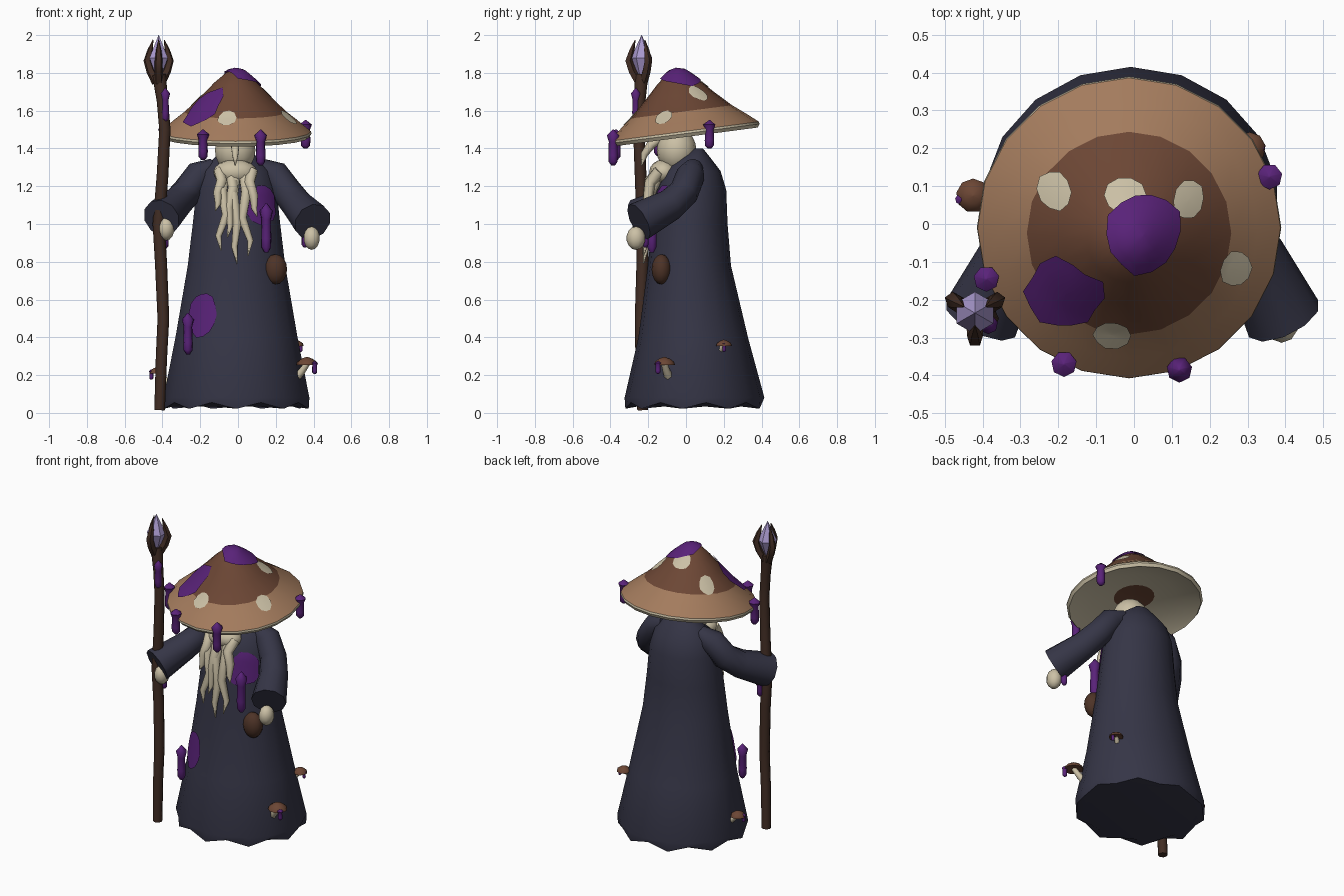
import bpy, bmesh, math, random
from mathutils import Vector, Matrix

random.seed(4)
if bpy.data.objects.get("Cube"):
    bpy.data.objects.remove(bpy.data.objects["Cube"])


def material(name, r, g, b):
    m = bpy.data.materials.new(name)
    m.use_nodes = True
    m.diffuse_color = (r, g, b, 1)
    m.node_tree.nodes["Principled BSDF"].inputs["Base Color"].default_value = (r, g, b, 1)
    return m


ROBE = material("dark_cloth", .036, .036, .062)
TAN = material("cap_tan", .37, .2, .11)
BROWN = material("cap_brown", .15, .062, .035)
CREAM = material("cream", .6, .53, .38)
PURPLE = material("purple_slime", .1, .016, .19)
WOOD = material("staff_wood", .055, .027, .018)
LEATHER = material("pouch_leather", .075, .033, .02)
CRYSTAL = material("lilac_crystal", .4, .32, .62)


def finish(name, bm, mats, angle=40):
    bmesh.ops.remove_doubles(bm, verts=bm.verts, dist=1e-5)
    bmesh.ops.recalc_face_normals(bm, faces=bm.faces)
    me = bpy.data.meshes.new(name)
    bm.to_mesh(me)
    bm.free()
    for m in mats:
        me.materials.append(m)
    for p in me.polygons:
        p.use_smooth = True
    me.set_sharp_from_angle(angle=math.radians(angle))
    ob = bpy.data.objects.new(name, me)
    bpy.context.collection.objects.link(ob)


def loft(name, rings, mats, slots=None, caps=(False, False), angle=40):
    """Skin closed rings of equal length; slots gives a material per band."""
    bm = bmesh.new()
    rows = [[bm.verts.new(p) for p in ring] for ring in rings]
    n = len(rows[0])
    for k, (a, b) in enumerate(zip(rows, rows[1:])):
        for i in range(n):
            j = (i + 1) % n
            f = bm.faces.new((a[i], a[j], b[j], b[i]))
            f.material_index = slots[k] if slots else 0
    for row, cap in zip((rows[0], rows[-1]), caps):
        if cap:
            bm.faces.new(row)
    finish(name, bm, mats, angle)


def tube(name, path, radii, mat, sides=6, angle=62):
    pts = [Vector(p) for p in path]
    rings = []
    for i, p in enumerate(pts):
        t = (pts[min(i + 1, len(pts) - 1)] - pts[max(i - 1, 0)]).normalized()
        u = t.cross(Vector((1, 0, 0))).normalized()
        v = t.cross(u)
        rings.append([p + radii[i] * (math.cos(a) * u + math.sin(a) * v)
                      for a in (math.tau * k / sides for k in range(sides))])
    loft(name, rings, [mat], caps=(True, True), angle=angle)


def ellipsoid(name, loc, size, mat, u=12, v=8):
    bm = bmesh.new()
    bmesh.ops.create_uvsphere(bm, u_segments=u, v_segments=v, radius=1)
    bm.transform(Matrix.Translation(loc) @ Matrix.Diagonal((*size, 1)))
    finish(name, bm, [mat], 70)


def drip(name, x, y, top, length, r=.03):
    steps = ((0, .1), (.16, 1), (.34, .7), (.72, .76), (.9, .72), (1, .3))
    tube(name, [(x, y, top - length * t) for t, _ in steps], [r * s for _, s in steps], PURPLE, 7)


def patch(name, surface, w, h, mat, jitter=.12, n=14):
    """Thin irregular plate draped over surface(u, v)."""
    edge = [1 + random.uniform(-jitter, jitter) for _ in range(n)]
    rings = [[surface(w * s * e * math.cos(math.tau * i / n), h * s * e * math.sin(math.tau * i / n))
              for i, e in enumerate(edge)] for s in (.001, .25, .5, .75, 1)]
    loft(name, rings, [mat], caps=(True, False))


def interp(table, t):
    for a, b in zip(table, table[1:]):
        if t <= b[0]:
            f = max(0, (t - a[0]) / (b[0] - a[0]))
            return [p + (q - p) * f for p, q in zip(a, b)]
    return table[-1]


# Robe: elliptical rings of (z, half width, half depth, centre y), ragged hem, closed base
ROBE_RINGS = [(.08, .392, .37, .045), (.4, .328, .29, .038), (.78, .262, .22, .018),
              (1.0, .235, .2, .02), (1.18, .215, .185, .028), (1.28, .185, .15, .033),
              (1.35, .12, .085, .045), (1.4, .05, .025, .065)]


def robe_point(a, z, off=0):
    _, rx, ry, cy = interp(ROBE_RINGS, z)
    return Vector((-.008 + (rx + off) * math.sin(a), cy - (ry + off) * math.cos(a), z))


angles = [math.tau * i / 18 for i in range(18)]
base, hem = [], []
for i, a in enumerate(angles):
    notch = i % 2
    hem.append(robe_point(a, .08, -.012 if notch else -.004))
    hem[-1].z = .055 if notch else .022
    base.append(robe_point(a, .08, -.05))
    base[-1].z = .034
loft("robe", [base, hem] + [[robe_point(a, r[0]) for a in angles] for r in ROBE_RINGS],
     [ROBE], caps=(True, True))

# Slime stains and runs on the robe
for label, a0, z0, w, h in (("lower", -.62, .52, .3, .125), ("chest", .66, 1.1, .45, .1)):
    patch(label + "_robe_stain",
          lambda u, v, a0=a0, z0=z0: robe_point(a0 + u, z0 + v, .007), w, h, PURPLE)
drip("lower_robe_drip", -.265, -.2, .53, .22, .033)
drip("chest_drip", .15, -.18, 1.11, .26, .036)

# Sleeves and hands
for side, s, dz in (("left", 1, 0), ("right", -1, .02)):
    path = [(.12, .04, 1.3), (.2, .025, 1.262), (.265, -.01, 1.17),
            (.32, -.085, 1.1 + dz / 2), (.4, -.25, 1.012 + dz)]
    tube(side + "_sleeve", [(s * x - .005, y, z) for x, y, z in path],
         [.05, .076, .08, .085, .104], ROBE, 10)
ellipsoid("left_hand", (.39, -.265, .925), (.045, .05, .062), CREAM, 10, 7)
ellipsoid("right_hand", (-.38, -.235, .975), (.045, .05, .062), CREAM, 10, 7)
drip("left_cuff_drip", .355, -.215, 1.03, .155, .026)
drip("right_cuff_drip", -.385, -.205, 1.0, .13, .024)

# Pouch on the hip
ellipsoid("pouch", (.198, -.13, .76), (.062, .052, .08), LEATHER)

# Head, hooked nose and tendril beard
ellipsoid("head", (-.015, -.05, 1.39), (.11, .105, .12), CREAM, 14, 10)
ellipsoid("beard_root", (-.015, -.12, 1.275), (.116, .075, .066), CREAM)
tube("nose", [(-.015, -.13, 1.455), (-.015, -.185, 1.42), (-.015, -.22, 1.37), (-.015, -.235, 1.31)],
     [.02, .025, .019, .004], CREAM)
for i, (x, x_end, end) in enumerate(((-.1, -.12, 1.07), (-.07, -.09, .86), (-.04, -.055, .93),
                                     (-.012, -.005, .79), (.03, .052, .83), (.075, .1, 1.04))):
    drop = 1.28 - end
    sway = .014 * (-1) ** i
    tube("beard_tendril_%d" % (i + 1),
         [(x, -.14, 1.28), (x + sway, -.19, 1.28 - drop * .25), (x - sway * .6, -.2, 1.28 - drop * .55),
          (x_end + sway, -.212, 1.28 - drop * .82), (x_end, -.225, end)],
         [.032, .03, .026, .018, .003], CREAM)

# Mushroom hat: a tilted lathe with a rolled lip, coloured by band
HAT = Matrix.Translation((-.013, -.008, 1.47)) @ Matrix.Rotation(.13, 4, "X")
CAP = [(0, .348), (.05, .334), (.11, .283), (.18, .212), (.27, .125), (.34, .07), (.4, .02)]
profile = CAP + [(.402, .008), (.39, -.01), (.365, .002), (.25, .035), (.12, .05), (.001, .06)]
slots = [0] * 4 + [1] * 2 + [2] * 5 + [0]
loft("hat", [[HAT @ Vector((max(r, .0001) * math.cos(a), max(r, .0001) * math.sin(a), h))
              for a in (math.tau * i / 20 for i in range(20))] for r, h in profile],
     [BROWN, TAN, CREAM], slots, caps=(False, True))


def hat_surface(x0, y0, lift):
    h0 = interp(CAP, math.hypot(x0, y0))[1]
    cx, cy = x0 + .013, y0 + .008 + .13 * h0

    def at(u, v):
        x, y = cx + u, cy + v
        return HAT @ Vector((x, y, interp(CAP, math.hypot(x, y))[1] + lift))
    return at


for i, (x, y, w, h) in enumerate(((-.21, .09, .045, .05), (-.025, .07, .055, .045), (.145, .062, .042, .05),
                                  (.27, -.12, .042, .05), (-.06, -.293, .05, .04))):
    patch("hat_spot_%d" % (i + 1), hat_surface(x, y, .006), w, h, CREAM, .08, 10)
patch("hat_side_stain", hat_surface(-.182, -.185, .008), .098, .098, PURPLE, .15)
patch("hat_crown_stain", hat_surface(.025, -.028, .014), .1, .108, PURPLE, .08)
for i, (x, y, top, length) in enumerate(((-.185, -.37, 1.5, .16), (.12, -.385, 1.5, .19),
                                         (.358, .125, 1.55, .15), (-.39, -.145, 1.53, .17))):
    drip("hat_drip_%d" % (i + 1), x, y, top, length, .034)

# Crooked staff with three claws around a crystal
tube("staff", [(-.415, -.23, .015), (-.405, -.238, .3), (-.395, -.24, .5), (-.408, -.23, .8), (-.42, -.23, 1.0),
               (-.4, -.24, 1.25), (-.387, -.25, 1.5), (-.4, -.245, 1.65), (-.418, -.235, 1.79)],
     [.028, .03, .031, .032, .032, .031, .03, .03, .036], WOOD, 8)
tube("crystal", [(-.42, -.235, z) for z in (1.77, 1.88, 2.0)], [.012, .056, .001], CRYSTAL, 6, 10)
for i in range(3):
    a = math.radians(30 + 120 * i)
    tube("staff_claw_%d" % (i + 1),
         [(-.42 + r * math.cos(a), -.235 + r * math.sin(a), z)
          for r, z in ((.015, 1.75), (.05, 1.81), (.068, 1.865), (.052, 1.92), (.034, 1.975))],
         [.024, .023, .022, .015, .002], WOOD, 5)
drip("staff_drip", -.385, -.265, 1.72, .18, .026)

# Small mushrooms growing from the robe: cap centre, stem root, cap radius
for i, (c, root, r) in enumerate((((.365, -.115, .26), (.31, -.09, .19), .057),
                                  ((.305, .2, .36), (.26, .17, .32), .043),
                                  ((-.425, .075, .215), (-.35, .06, .15), .045))):
    c, root = Vector(c), Vector(root)
    label = "small_mushroom_%d" % (i + 1)
    tube(label + "_stem", [root, root.lerp(c, .5) + Vector((0, 0, -.006)), c], [r * .42, r * .35, r * .3], CREAM)
    tube(label + "_cap", [c + Vector((0, 0, r * k)) for k in (0, -.12, .2, .48, .64)],
         [r * .2, r, r * .9, r * .5, r * .05], BROWN, 9)
    d = Vector((c.x, c.y, 0)).normalized() * r * .75
    drip(label + "_drip", c.x + d.x, c.y + d.y - r * .35, c.z + .015, r * 1.2, r * .32)
